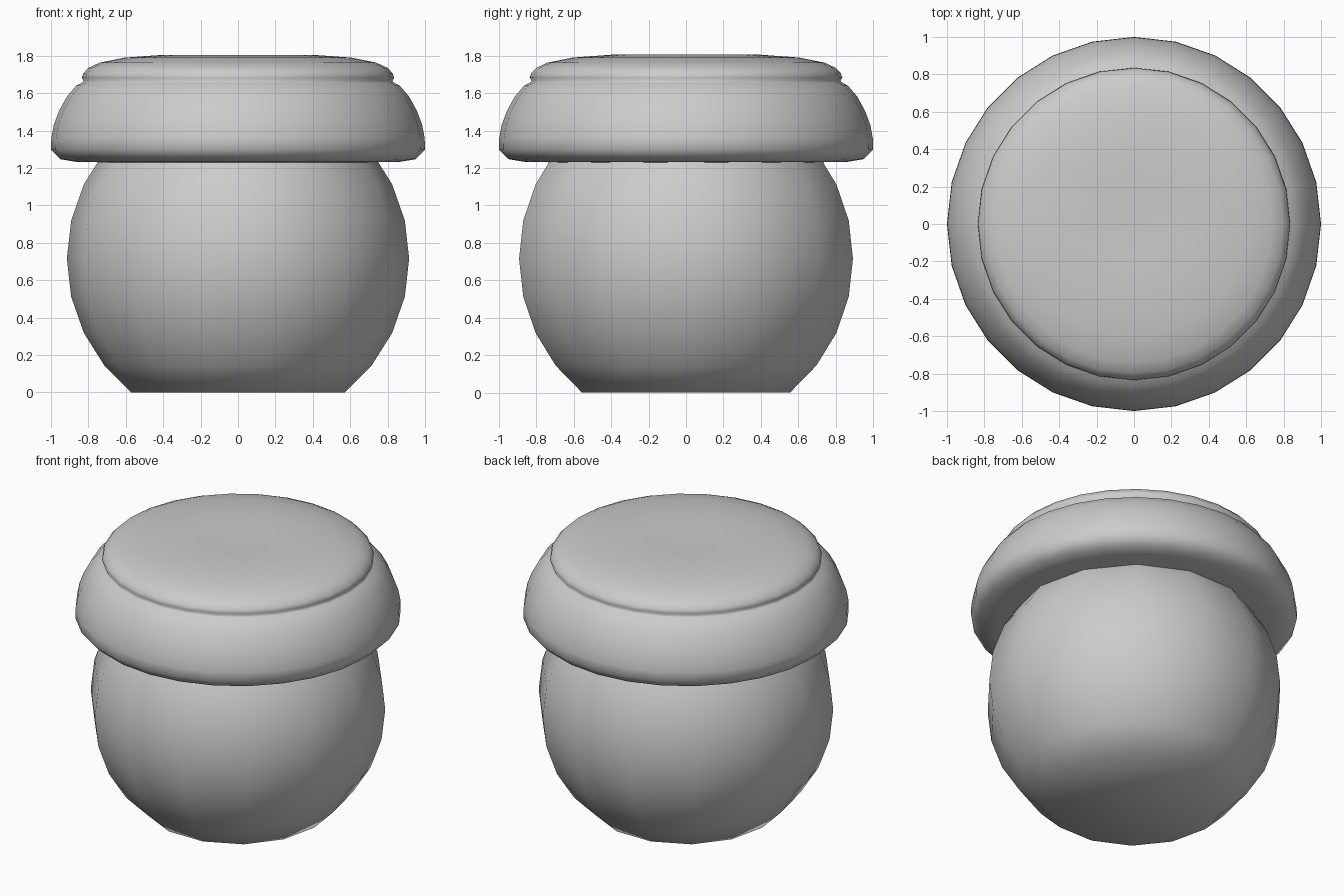
import bpy, bmesh
from math import cos, sin, pi

if "Cube" in bpy.data.objects:
    bpy.data.objects.remove(bpy.data.objects["Cube"])


def lathe(name, profile, sides):
    """Revolve a (radius, height) profile around z; zero radius makes a pole."""
    bm = bmesh.new()
    rings = []
    for r, z in profile:
        if r == 0:
            rings.append([bm.verts.new((0, 0, z))] * sides)
        else:
            rings.append([bm.verts.new((r * cos(2 * pi * i / sides),
                                        r * sin(2 * pi * i / sides), z))
                          for i in range(sides)])
    for a, b in zip(rings, rings[1:]):
        for i in range(sides):
            j = (i + 1) % sides
            corners = list(dict.fromkeys((a[i], a[j], b[j], b[i])))
            bm.faces.new(corners)
    bmesh.ops.recalc_face_normals(bm, faces=bm.faces)
    for f in bm.faces:
        f.smooth = True
    mesh = bpy.data.meshes.new(name)
    bm.to_mesh(mesh)
    bm.free()
    obj = bpy.data.objects.new(name, mesh)
    bpy.context.collection.objects.link(obj)
    return obj


# Jar body: low-poly sphere cut flat at the base
R, SIDES = 0.915, 14
step = pi / SIDES
base = R * sin(4 * step)
body = [(0, 0)]
body += [(R * cos(k * step), base + R * sin(k * step)) for k in range(-4, 7)]
body += [(0, base + R)]
lathe("jar_body", body, SIDES)

# Lid: overhanging rounded rim with a raised, slightly dished top
lid = [(0, 1.23), (0.70, 1.23), (0.86, 1.232), (0.95, 1.247), (1.0, 1.297),
       (0.998, 1.36), (0.985, 1.43), (0.957, 1.505), (0.914, 1.583),
       (0.865, 1.64), (0.835, 1.656), (0.825, 1.664), (0.835, 1.682),
       (0.828, 1.705), (0.80, 1.735), (0.74, 1.763), (0.605, 1.79),
       (0.40, 1.805), (0.20, 1.802), (0, 1.795)]
lathe("jar_lid", lid, 28)
